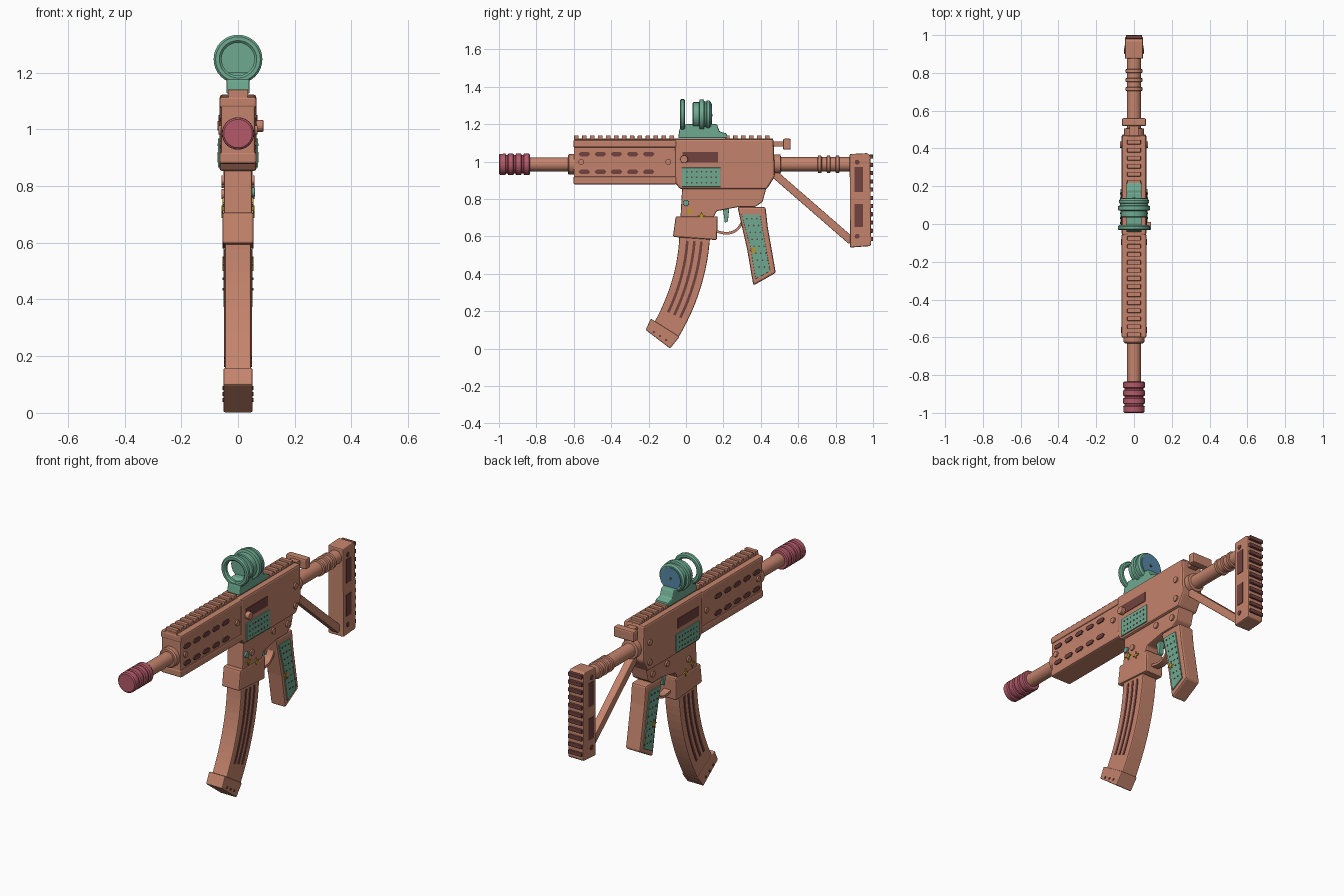
import bpy, bmesh, math
from mathutils import Vector

if "Cube" in bpy.data.objects:
    bpy.data.objects.remove(bpy.data.objects["Cube"])


def material(name, rgb):
    m = bpy.data.materials.new(name)
    m.diffuse_color = (*rgb, 1)
    m.use_nodes = True
    m.node_tree.nodes["Principled BSDF"].inputs["Base Color"].default_value = m.diffuse_color
    return m


CLAY = material("clay", (0.552, 0.231, 0.150))
GREEN = material("sage green", (0.156, 0.402, 0.283))
ROSE = material("rose", (0.456, 0.102, 0.141))
DARK = material("dark brown", (0.162, 0.054, 0.048))
GOLD = material("gold", (0.515, 0.305, 0.021))
BLUE = material("lens blue", (0.091, 0.242, 0.376))


def finish(name, bm, mat, bevel=0, smooth=False):
    bmesh.ops.recalc_face_normals(bm, faces=bm.faces)
    me = bpy.data.meshes.new(name)
    bm.to_mesh(me)
    bm.free()
    me.materials.append(mat)
    ob = bpy.data.objects.new(name, me)
    bpy.context.collection.objects.link(ob)
    if bevel:
        b = ob.modifiers.new("bevel", 'BEVEL')
        b.width, b.segments, b.limit_method = bevel, 2, 'ANGLE'
    if smooth:
        bpy.context.view_layer.objects.active = ob
        ob.select_set(True)
        bpy.ops.object.shade_smooth_by_angle(angle=math.radians(35))
        ob.select_set(False)
    return ob


def prism(name, polys, spans, mat, bevel=0):
    """Side outlines (y, z) extruded across each x span."""
    bm = bmesh.new()
    for x0, x1 in spans:
        for p in polys:
            a = [bm.verts.new((x0, y, z)) for y, z in p]
            b = [bm.verts.new((x1, y, z)) for y, z in p]
            bm.faces.new(a)
            bm.faces.new(b)
            for i in range(len(p)):
                j = (i + 1) % len(p)
                bm.faces.new((a[i], a[j], b[j], b[i]))
    return finish(name, bm, mat, bevel)


def lathe(name, prof, z, mat, closed=False, n=32):
    """Profile of (y, radius) turned around a y axis at height z."""
    bm = bmesh.new()
    rings = [[bm.verts.new((r * math.cos(k * math.tau / n), y, z + r * math.sin(k * math.tau / n)))
              for k in range(n)] for y, r in prof]
    for a, b in zip(rings, rings[1:] + (rings[:1] if closed else [])):
        for k in range(n):
            m = (k + 1) % n
            bm.faces.new((a[k], a[m], b[m], b[k]))
    if not closed:
        bm.faces.new(rings[0])
        bm.faces.new(rings[-1])
    return finish(name, bm, mat, 0, True)


def rect(y0, y1, z0, z1):
    return [(y0, z0), (y1, z0), (y1, z1), (y0, z1)]


def disc(y, z, r, n=12):
    return [(y + r * math.cos(k * math.tau / n), z + r * math.sin(k * math.tau / n)) for k in range(n)]


def star(y, z, r):
    return [(y + q * math.cos(k * math.pi / 4), z + q * math.sin(k * math.pi / 4))
            for k, q in enumerate([r, r * 0.4] * 4)]


def slot(y0, y1, z, h):
    return [(y0, z), (y0 + h, z - h), (y1 - h, z - h), (y1, z), (y1 - h, z + h), (y0 + h, z + h)]


def strip(path, w):
    """Outline of a band of width w that follows a path."""
    left, right = [], []
    for i, p in enumerate(path):
        d = Vector(path[min(i + 1, len(path) - 1)]) - Vector(path[max(i - 1, 0)])
        s = Vector((-d.y, d.x)).normalized() * w / 2
        left.append(tuple(Vector(p) + s))
        right.append(tuple(Vector(p) - s))
    return left + right[::-1]


def curve(p0, p1, p2, n=12):
    return [tuple((1 - t) ** 2 * a + 2 * t * (1 - t) * b + t * t * c for a, b, c in zip(p0, p1, p2))
            for t in [i / n for i in range(n + 1)]]


def mid(h):
    return [(-h, h)]


def sides(x, t=0.006):
    """Thin spans sitting on both flanks."""
    return [(x - 0.002, x + t), (-x - t, -x + 0.002)]


# Muzzle and barrel
AX = 0.985
muzzle = [(-1.0, 0.05), (-0.995, 0.056)]
for i in range(1, 4):
    y = -1 + i * 0.042
    muzzle += [(y - 0.008, 0.057), (y - 0.004, 0.05), (y + 0.004, 0.05), (y + 0.008, 0.057)]
lathe("muzzle_cap", muzzle + [(-0.84, 0.057), (-0.833, 0.052)], AX, ROSE)
lathe("barrel", [(-0.84, 0.037), (-0.58, 0.037)], AX, CLAY)
lathe("barrel_collar", [(-0.632, 0.048), (-0.625, 0.055), (-0.595, 0.055)], AX, CLAY)

# Handguard with slots and bands
prism("handguard", [rect(-0.6, -0.05, 0.882, 1.117)], mid(0.06), CLAY, 0.008)
prism("handguard_bands", [rect(-0.602, -0.05, 1.075, 1.115), rect(-0.602, -0.05, 0.878, 0.92)],
      mid(0.065), CLAY, 0.008)
prism("handguard_slots", [slot(-0.575 + i * 0.086, -0.512 + i * 0.086, z, 0.012)
                          for i in range(5) for z in (1.04, 0.945)], sides(0.06), DARK)
prism("handguard_rivets", [disc(y, 0.997, 0.016) for y in (-0.56, -0.095)], sides(0.06, 0.009), CLAY)

# Top rail
prism("rail_base", [rect(-0.6, 0.465, 1.105, 1.124)], mid(0.034), CLAY)
teeth = [-0.598 + i * 0.0425 for i in range(25)]
prism("rail_teeth", [rect(y, y + 0.024, 1.12, 1.14) for y in teeth if y < -0.06 or y > 0.2],
      mid(0.036), CLAY, 0.003)

# Receiver
prism("receiver", [[(-0.06, 1.12), (0.468, 1.12), (0.475, 0.92), (0.432, 0.852), (-0.03, 0.852), (-0.058, 0.885)]],
      mid(0.065), CLAY, 0.01)
prism("lower_receiver", [[(-0.02, 0.87), (-0.03, 0.69), (0.14, 0.69), (0.165, 0.735), (0.28, 0.757),
                          (0.37, 0.757), (0.41, 0.785), (0.432, 0.87)]], mid(0.05), CLAY, 0.006)
prism("side_port", [rect(-0.02, 0.17, 0.995, 1.05)], sides(0.065, 0.003), DARK)
prism("side_panel", [rect(-0.022, 0.185, 0.865, 0.967)], sides(0.065), GREEN, 0.002)
prism("side_panel_dots", [disc(0.005 + i * 0.026, 0.887 + j * 0.029, 0.005, 6) for i in range(7) for j in range(3)],
      sides(0.071, 0.002), DARK)
prism("upper_rivets", [disc(0.42, z, 0.017) for z in (1.012, 0.9)], sides(0.065, 0.008), CLAY)
prism("lower_rivets", [disc(0.243, 0.82, 0.017), disc(0.372, 0.81, 0.017), disc(0.05, 0.772, 0.017)],
      sides(0.05, 0.008), CLAY)
prism("bolt_knob", [disc(-0.01, 1.012, 0.021, 16)], [(0.06, 0.09)], CLAY, 0.004)
prism("release_button", [disc(0.0, 0.778, 0.017)], [(0.045, 0.06)], GREEN, 0.003)
prism("receiver_stars", [star(0.017, 0.735, 0.024)], sides(0.05, 0.005), GOLD)
prism("well_star", [star(0.083, 0.71, 0.022)], sides(0.055, 0.004), GOLD)

# Rear pull handle
prism("pull_stem", [rect(0.45, 0.54, 1.08, 1.108)], mid(0.025), CLAY)
prism("pull_handle", [rect(0.518, 0.56, 1.063, 1.122)], mid(0.064), CLAY, 0.008)

# Magazine well, curved magazine and foot
prism("magazine_well", [[(-0.07, 0.597), (-0.055, 0.707), (0.17, 0.707), (0.165, 0.58)]], mid(0.055), CLAY, 0.008)
front = curve((-0.035, 0.62), (-0.04, 0.37), (-0.175, 0.13))
back = curve((0.13, 0.62), (0.115, 0.32), (-0.04, 0.06))
prism("magazine", [front + back[::-1]], mid(0.046), CLAY, 0.006)
grooves = [[tuple(Vector(a).lerp(Vector(b), t)) for a, b in zip(front, back)][1:-2] for t in (0.27, 0.5, 0.73)]
prism("magazine_grooves", [strip(g, 0.014) for g in grooves], sides(0.046, 0.003), DARK)
prism("magazine_foot", [[(-0.188, 0.16), (-0.035, 0.063), (-0.085, 0.0), (-0.216, 0.1)]], mid(0.051), CLAY, 0.005)
prism("magazine_foot_dots", [disc(-0.172 + i * 0.033, 0.088 - i * 0.021, 0.007, 8) for i in range(3)],
      sides(0.051, 0.003), DARK)

# Grip with dotted panel
prism("grip", [[(0.275, 0.757), (0.425, 0.757), (0.437, 0.65), (0.48, 0.405), (0.36, 0.337), (0.327, 0.53)]],
      mid(0.046), CLAY, 0.01)
prism("grip_panel", [[(0.297, 0.718), (0.395, 0.718), (0.45, 0.415), (0.372, 0.372), (0.345, 0.54)]],
      sides(0.046), GREEN, 0.002)
prism("grip_dots", [disc(0.325 + i * 0.027 + j * 0.0095, 0.695 - j * 0.037, 0.005, 6)
                    for i in range(3) for j in range(8)], sides(0.052, 0.002), DARK)
prism("grip_star", [star(0.362, 0.525, 0.024)], sides(0.052, 0.003), GOLD)

# Trigger and guard
prism("trigger", [[(0.195, 0.76), (0.232, 0.76), (0.224, 0.68), (0.208, 0.672)]], mid(0.014), GREEN, 0.003)
prism("trigger_guard", [strip(curve((0.155, 0.63), (0.27, 0.585), (0.305, 0.69)), 0.014)], mid(0.02), CLAY)

# Stock tube, strut and shoulder block
lathe("stock_tube", [(0.46, 0.052), (0.505, 0.052), (0.508, 0.038), (0.89, 0.038)], AX, CLAY)
for i, y in enumerate((0.715, 0.762, 0.81)):
    lathe(f"stock_ring_{i + 1}", [(y - 0.011, 0.038), (y - 0.008, 0.046), (y + 0.008, 0.046), (y + 0.011, 0.038)],
          AX, CLAY)
prism("stock_strut", [strip([(0.465, 0.94), (0.885, 0.575)], 0.042)], mid(0.022), CLAY, 0.004)
prism("stock_block", [[(0.875, 1.04), (0.97, 1.045), (0.985, 1.03), (0.99, 0.56), (0.985, 0.548), (0.877, 0.54)]],
      mid(0.048), CLAY, 0.006)
prism("stock_panels", [rect(0.9, 0.945, 0.838, 0.972), rect(0.9, 0.945, 0.65, 0.772)], sides(0.048, 0.003), DARK)
prism("stock_bolts", [disc(0.915, z, 0.013) for z in (0.997, 0.6)], sides(0.048, 0.004), DARK)
prism("butt_ribs", [rect(0.98, 1.0, 0.575 + i * 0.044, 0.597 + i * 0.044) for i in range(11)],
      mid(0.043), DARK, 0.003)

# Sight: mount, front ring, rear drum, lens
SZ = 1.247
prism("sight_mount", [[(-0.042, 1.125), (-0.035, 1.175), (0.0, 1.2), (0.165, 1.2), (0.18, 1.16),
                       (0.218, 1.15), (0.218, 1.125)]], mid(0.041), GREEN, 0.006)
lathe("sight_front_ring", [(-0.033, 0.066), (-0.033, 0.079), (-0.026, 0.086), (-0.012, 0.086), (-0.005, 0.079),
                           (-0.005, 0.066), (-0.012, 0.058), (-0.026, 0.058)], SZ, GREEN, True)
prism("sight_ring_foot", [rect(-0.03, -0.008, 1.15, 1.185)], mid(0.03), GREEN)
lathe("sight_drum", [(0.035, 0.066), (0.039, 0.07), (0.07, 0.07), (0.073, 0.084), (0.095, 0.084), (0.098, 0.074),
                     (0.108, 0.074), (0.111, 0.079), (0.125, 0.079), (0.134, 0.07)], SZ, GREEN)
lathe("sight_lens", [(0.13, 0.062), (0.138, 0.062)], SZ, BLUE)
lathe("sight_lens_dot", [(0.136, 0.007), (0.141, 0.007)], SZ, DARK, n=12)
